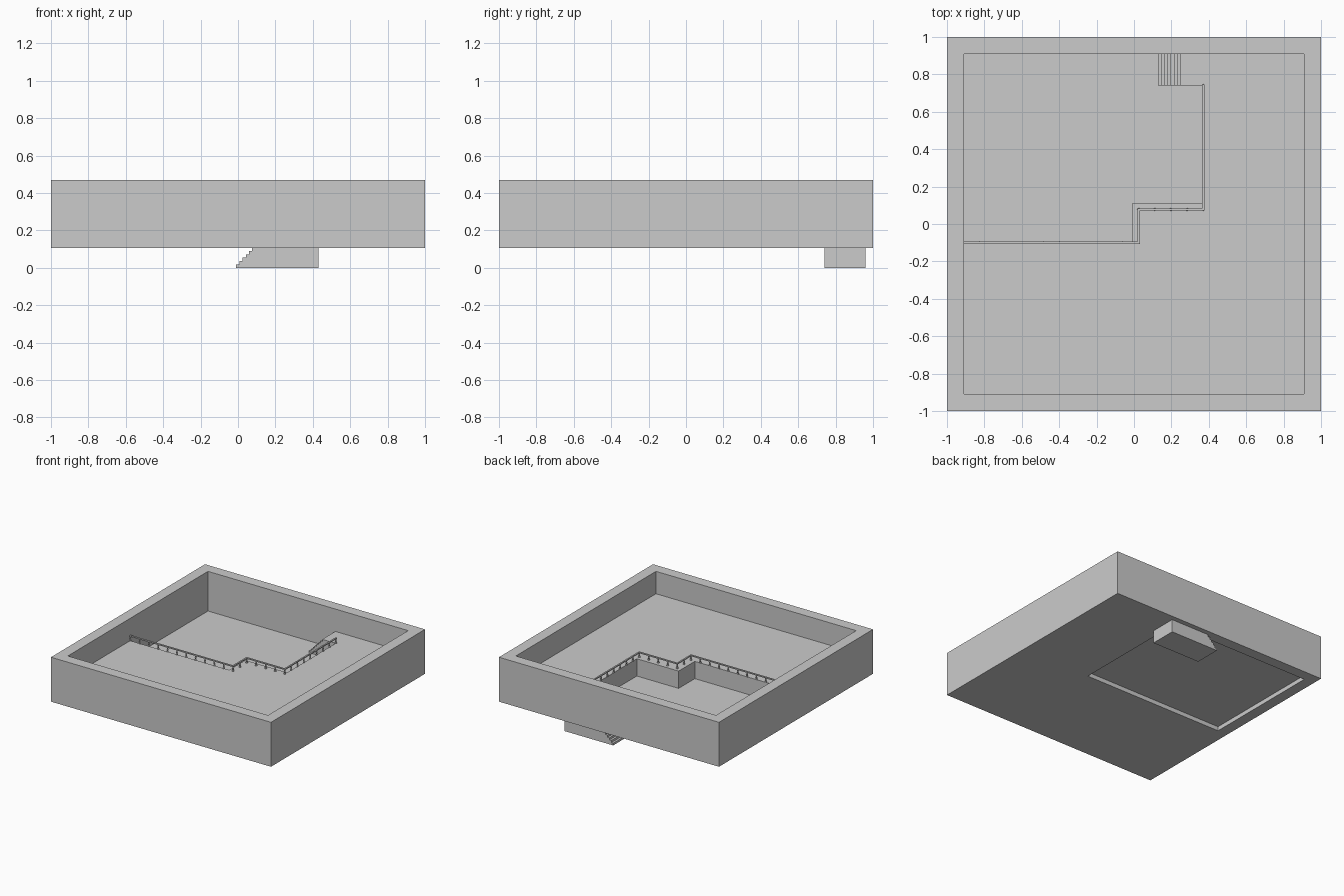
import bpy, bmesh, math
from mathutils import Vector

if "Cube" in bpy.data.objects:
    bpy.data.objects.remove(bpy.data.objects["Cube"])

BASE, LOW, UP, TOP = 0.105, 0.142, 0.286, 0.47
IN = 0.91


def finish(name, bm):
    bmesh.ops.recalc_face_normals(bm, faces=bm.faces)
    me = bpy.data.meshes.new(name)
    bm.to_mesh(me)
    bm.free()
    ob = bpy.data.objects.new(name, me)
    bpy.context.collection.objects.link(ob)
    return ob


def prism(name, pts, vec):
    """Extrude a flat outline along a vector."""
    bm = bmesh.new()
    f = bm.faces.new([bm.verts.new(p) for p in pts])
    r = bmesh.ops.extrude_face_region(bm, geom=[f], use_keep_orig=True)
    bmesh.ops.translate(bm, vec=vec,
                        verts=[v for v in r["geom"] if isinstance(v, bmesh.types.BMVert)])
    return finish(name, bm)


def slab(name, outline, z0, z1):
    return prism(name, [(x, y, z0) for x, y in outline], (0, 0, z1 - z0))


# outer wall: a closed square ring
bm = bmesh.new()
loops = []
for r, z in ((1, BASE), (1, TOP), (IN, TOP), (IN, BASE)):
    loops.append([bm.verts.new((r * sx, r * sy, z))
                  for sx, sy in ((-1, -1), (1, -1), (1, 1), (-1, 1))])
for i in range(4):
    a, b = loops[i], loops[(i + 1) % 4]
    for k in range(4):
        n = (k + 1) % 4
        bm.faces.new((a[k], a[n], b[n], b[k]))
finish("outer_wall", bm)

# upper floor: L-shaped mass around the sunken area
slab("upper_floor", [(-IN, -IN), (IN, -IN), (IN, IN), (0.37, IN), (0.37, -0.1), (-IN, -0.1)], BASE, UP)

# raised corner block stepping into the sunken area
slab("corner_block", [(-0.01, -0.1), (0.37, -0.1), (0.37, 0.11), (-0.01, 0.11)], LOW, UP)

# sunken floor
slab("lower_floor", [(-IN, -0.1), (0.37, -0.1), (0.37, IN), (-IN, IN)], LOW - 0.002, LOW + 0.002)

# staircase: stepped profile extruded along y
steps = 16
run, rise = 0.258 / (steps - 1), UP / steps
prof = [(-0.01, 0)]
for i in range(steps):
    x = -0.01 + i * run
    prof += [(x, (i + 1) * rise), (x + run, (i + 1) * rise)]
prof[-1] = (0.43, UP)
prof.append((0.43, 0))
prism("staircase", [(x, 0.74, z) for x, z in prof], (0, 0.22, 0))

# railing along the edge of the upper floor
path = [Vector(p) for p in ((-IN, -0.1), (0.025, -0.1), (0.025, 0.078), (0.37, 0.078), (0.37, 0.74))]
RAIL_Z, HALF = 0.322, 0.006
post_profile = [(0.008, 0), (0.008, 0.006), (0.004, 0.010), (0.007, 0.019), (0.004, 0.030), (0.007, 0.036)]


def baluster(bm, p, sides=8):
    rings = [[bm.verts.new((p.x + r * math.cos(a), p.y + r * math.sin(a), UP + h))
              for a in (2 * math.pi * k / sides for k in range(sides))]
             for r, h in post_profile]
    for a, b in zip(rings, rings[1:]):
        for k in range(sides):
            n = (k + 1) % sides
            bm.faces.new((a[k], a[n], b[n], b[k]))
    bm.faces.new(rings[0][::-1])
    bm.faces.new(rings[-1])


posts = bmesh.new()
for i, (a, b) in enumerate(zip(path, path[1:])):
    lo = (min(a.x, b.x) - HALF, min(a.y, b.y) - HALF)
    hi = (max(a.x, b.x) + HALF, max(a.y, b.y) + HALF)
    slab(f"handrail_{i + 1}", [lo, (hi[0], lo[1]), hi, (lo[0], hi[1])], RAIL_Z, RAIL_Z + 0.009)
    n = max(1, round((b - a).length / 0.085))
    for k in range(n + (i == len(path) - 2)):
        baluster(posts, a.lerp(b, k / n))
finish("balusters", posts)
